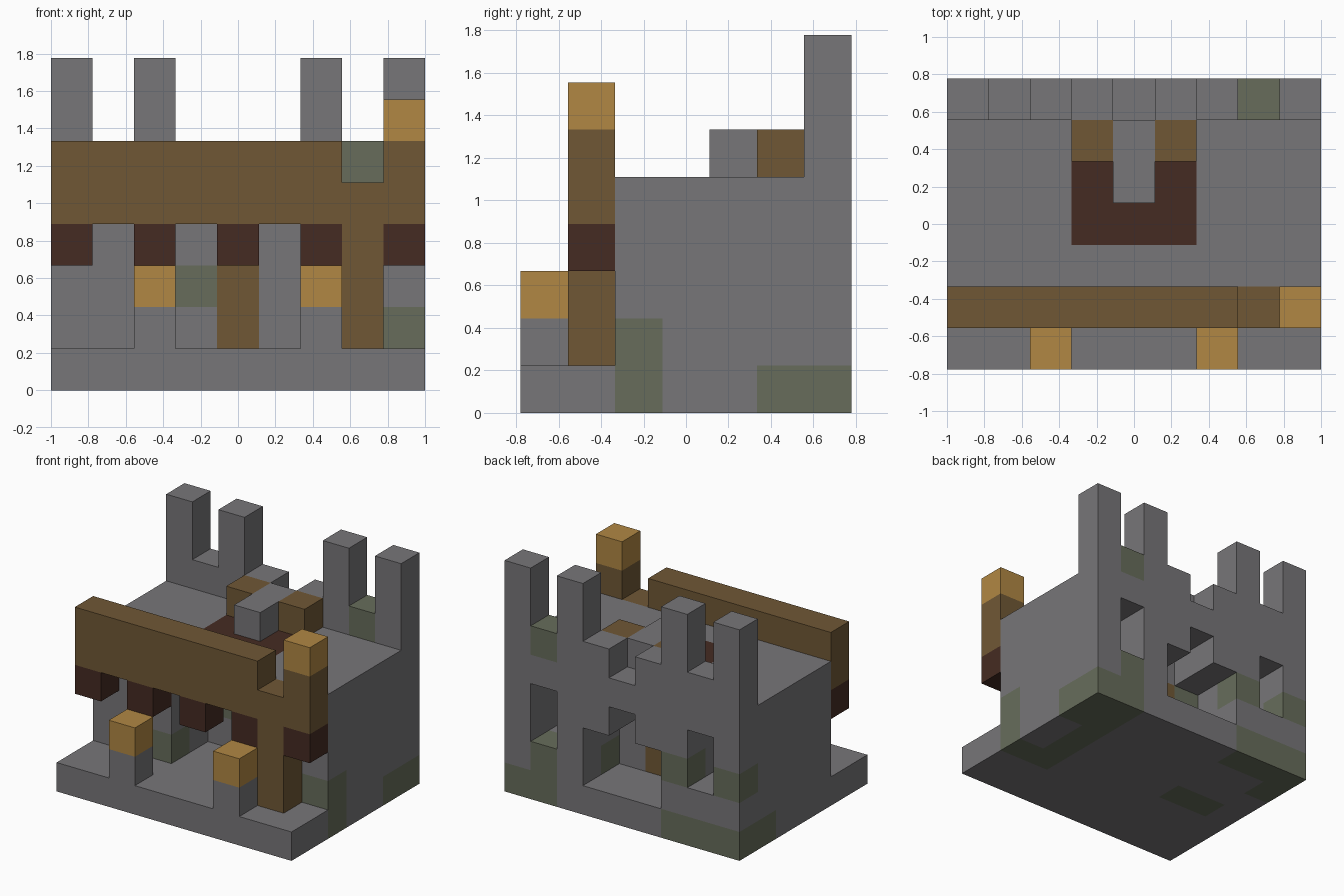
import bpy
import bmesh
from mathutils import Vector

cube = bpy.data.objects.get("Cube")
if cube:
    bpy.data.objects.remove(cube, do_unlink=True)

UNIT = 2 / 9
ORIGIN = Vector((-4.5, -3.5, 0))
COLOURS = {
    "stone": (0.185, 0.181, 0.190),
    "mossy_stone": (0.135, 0.152, 0.105),
    "wood": (0.163, 0.097, 0.036),
    "dark_wood": (0.060, 0.024, 0.016),
    "gold": (0.440, 0.245, 0.057),
}
NAMES = list(COLOURS)
cells = {}


def make_material(name, rgb):
    mat = bpy.data.materials.new(name)
    mat.use_nodes = True
    mat.diffuse_color = (*rgb, 1)
    bsdf = mat.node_tree.nodes["Principled BSDF"]
    bsdf.inputs["Base Color"].default_value = (*rgb, 1)
    bsdf.inputs["Roughness"].default_value = 0.9
    return mat


MATERIALS = [make_material(n, c) for n, c in COLOURS.items()]


def span(v):
    """A number is one cell, a pair is an inclusive range."""
    return range(v[0], v[1] + 1) if isinstance(v, tuple) else (v,)


def box(x, y, z):
    return [(i, j, k) for i in span(x) for j in span(y) for k in span(z)]


def fill(part, colour, x, y, z):
    for c in box(x, y, z):
        cells[c] = (part, colour)


def carve(x, y, z):
    for c in box(x, y, z):
        cells.pop(c, None)


def moss(x, y, z):
    for c in box(x, y, z):
        if c in cells:
            cells[c] = (cells[c][0], "mossy_stone")


# Base and main hall
fill("base", "stone", (0, 8), (0, 6), 0)
fill("hall", "stone", (0, 8), (2, 6), (1, 4))

# Back wall with battlements
fill("battlements", "stone", (0, 8), 6, 5)
carve(4, 6, 5)
for x in (0, 2, 6, 8):
    fill("battlements", "stone", x, 6, (6, 7))

# Front entrance, rear alcove and rear windows
carve((3, 5), (2, 3), (1, 3))
carve((3, 5), (5, 6), (1, 2))
carve(4, (5, 6), 3)
for x in (1, 7):
    carve(x, (5, 6), (2, 3))

# Door in the inner wall
fill("door", "wood", 4, 4, (1, 2))

# Roof inlay and ornament
fill("roof_inlay", "dark_wood", (3, 5), (3, 4), 4)
fill("hall", "stone", 4, 4, 4)
fill("roof_ridge", "stone", 4, (4, 5), 5)
for x in (3, 5):
    fill("roof_blocks", "wood", x, 5, 5)

# Front beam, its hanging blocks and the tall post
fill("front_beam", "wood", (0, 8), 1, (4, 5))
carve(7, 1, 5)
for x in range(0, 9, 2):
    fill("hanging_blocks", "dark_wood", x, 1, 3)
fill("front_post", "wood", 7, 1, (1, 3))
fill("beam_cap", "gold", 8, 1, 6)

# Lamp posts at the entrance
for x in (2, 6):
    fill("lamp_posts", "stone", x, 0, 1)
    fill("lamps", "gold", x, 0, 2)

# Moss patches
moss(8, (5, 6), 0)
moss(7, (2, 6), 0)
moss(8, 2, (0, 1))
moss(7, 6, 1)
moss(7, 6, 5)
moss(0, (5, 6), 0)
moss((1, 2), 6, 0)
moss((1, 2), 3, 0)
moss(2, 2, 1)
moss(3, 4, 2)
moss(6, 5, 1)
for x in (0, 2):
    moss(x, 6, 2)


def build(part):
    """Outer faces only of all cells belonging to one part."""
    bm = bmesh.new()
    verts = {}
    used = []
    for cell, (owner, colour) in cells.items():
        if owner != part:
            continue
        if colour not in used:
            used.append(colour)
        for axis in range(3):
            for side in (0, 1):
                near = list(cell)
                near[axis] += 2 * side - 1
                if tuple(near) in cells:
                    continue
                u, v = (axis + 1) % 3, (axis + 2) % 3
                ring = []
                for du, dv in ((0, 0), (1, 0), (1, 1), (0, 1)):
                    p = list(cell)
                    p[axis] += side
                    p[u] += du
                    p[v] += dv
                    p = tuple(p)
                    if p not in verts:
                        verts[p] = bm.verts.new((Vector(p) + ORIGIN) * UNIT)
                    ring.append(verts[p])
                face = bm.faces.new(ring if side else ring[::-1])
                face.material_index = used.index(colour)
    mesh = bpy.data.meshes.new(part)
    bm.to_mesh(mesh)
    bm.free()
    for colour in used:
        mesh.materials.append(MATERIALS[NAMES.index(colour)])
    bpy.context.collection.objects.link(bpy.data.objects.new(part, mesh))


for part in dict.fromkeys(owner for owner, _ in cells.values()):
    build(part)
